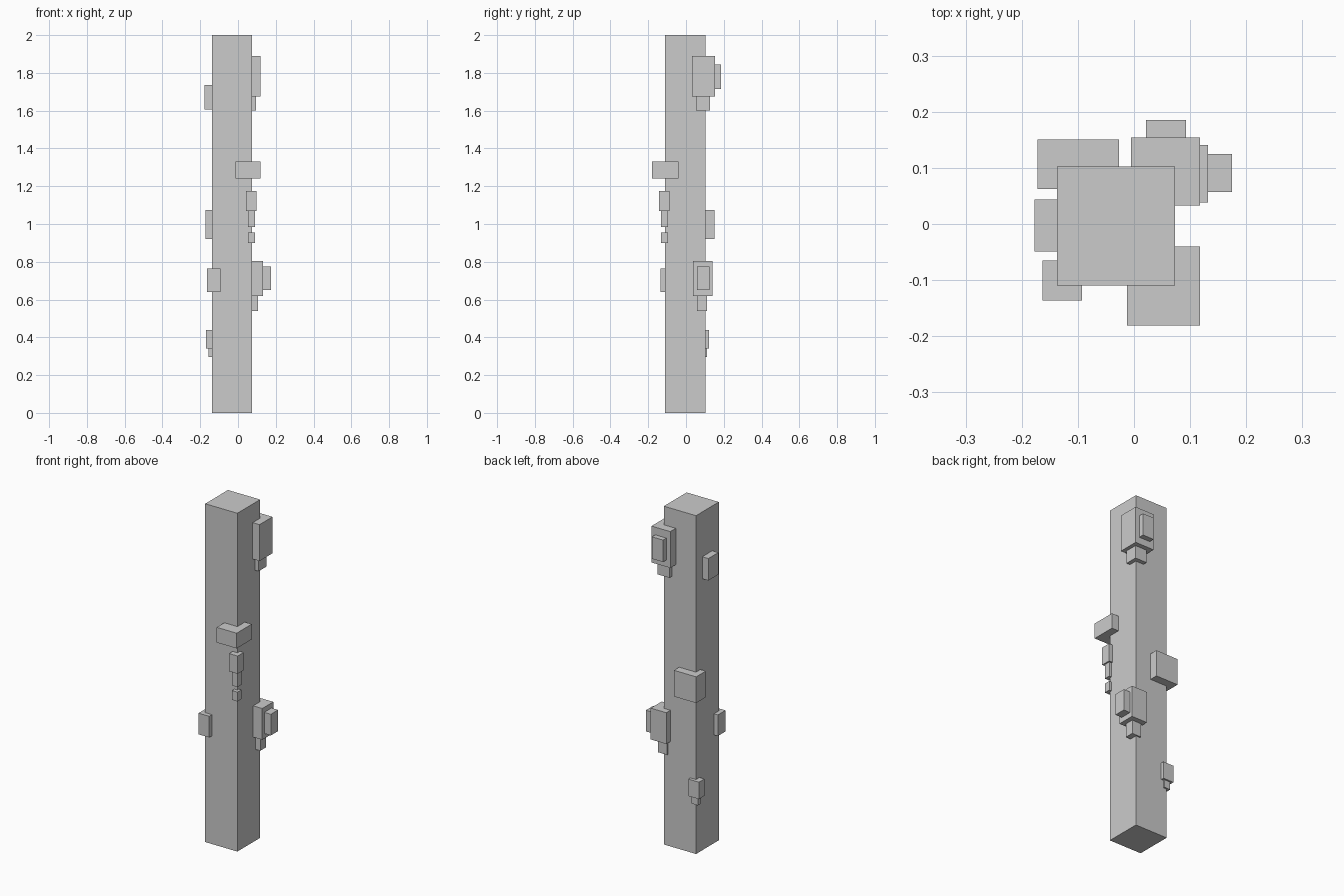
import bpy


def box(name, x, y, z):
    """Axis-aligned box from (min, max) pairs."""
    bpy.ops.mesh.primitive_cube_add(
        size=1, location=[(a + b) / 2 for a, b in (x, y, z)])
    ob = bpy.context.object
    ob.name = name
    ob.scale = [b - a for a, b in (x, y, z)]
    bpy.ops.object.transform_apply(location=False, rotation=False, scale=True)
    return ob


# Square main post
box("post", (-0.1375, 0.073), (-0.11, 0.1025), (0, 2))

# Upper cluster on the back right corner
box("upper_block", (-0.005, 0.118), (0.033, 0.154), (1.675, 1.89))
box("upper_block_plate", (0.021, 0.093), (0.14, 0.185), (1.715, 1.845))
box("upper_block_tip", (0.02, 0.096), (0.054, 0.127), (1.6, 1.675))

# Hanging cluster on the front right corner
box("front_ledge", (-0.0125, 0.118), (-0.181, -0.04), (1.24, 1.33))
box("front_hanging_block", (0.042, 0.098), (-0.143, -0.087), (1.07, 1.175))
box("front_hanging_tip", (0.053, 0.089), (-0.132, -0.096), (0.985, 1.07))
box("front_drip", (0.053, 0.089), (-0.132, -0.096), (0.9, 0.955))

# Lower cluster on the back right corner
box("lower_block", (0.03, 0.132), (0.038, 0.141), (0.62, 0.805))
box("lower_block_plate", (0.12, 0.175), (0.057, 0.125), (0.65, 0.775))
box("lower_block_tip", (0.045, 0.105), (0.058, 0.111), (0.54, 0.62))

# Single blocks on the left side
box("left_plate", (-0.177, -0.125), (-0.049, 0.044), (1.605, 1.735))
box("back_left_block", (-0.172, -0.027), (0.062, 0.151), (0.92, 1.075))
box("front_left_block", (-0.163, -0.093), (-0.136, -0.065), (0.64, 0.765))

# Small stepped block on the back left corner
box("small_block", (-0.169, -0.1), (0.07, 0.121), (0.34, 0.44))
box("small_block_tip", (-0.155, -0.115), (0.08, 0.111), (0.295, 0.34))
